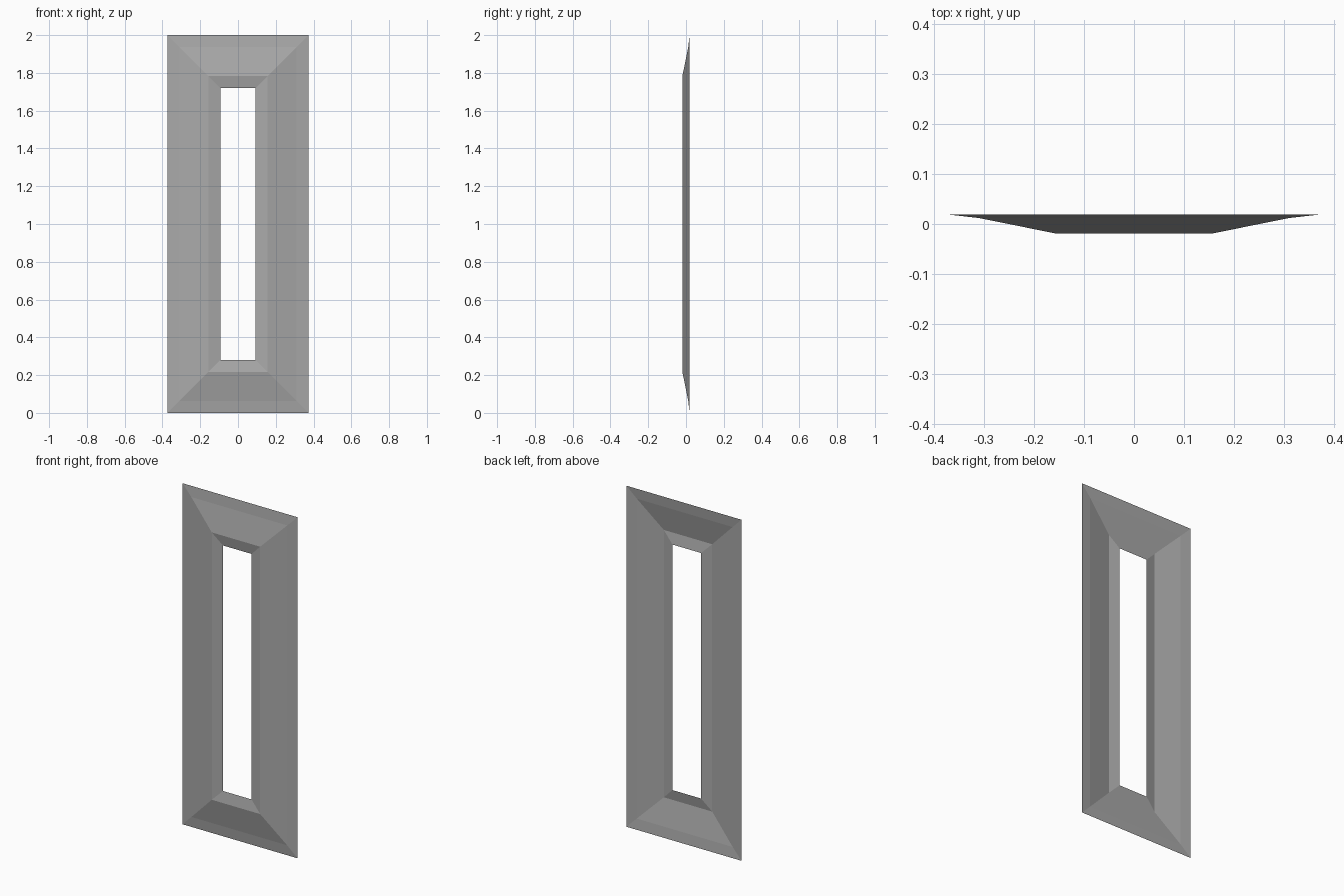
import bpy
import bmesh

if "Cube" in bpy.data.objects:
    bpy.data.objects.remove(bpy.data.objects["Cube"])

HALF_W, HEIGHT = 0.373, 2.0
# Sheet cross-section: (inset from the outer edge, depth y)
PROFILE = [(0.0, 0.019), (0.062, 0.012), (0.216, -0.019), (0.28, -0.007)]

grey = bpy.data.materials.new("plain_grey")
grey.diffuse_color = (0.4, 0.4, 0.4, 1)
grey.use_nodes = True
grey.node_tree.nodes["Principled BSDF"].inputs["Base Color"].default_value = grey.diffuse_color


def rectangle(bm, inset, y):
    """Ring of four corners, inset evenly from the outer rectangle."""
    x, lo, hi = HALF_W - inset, inset, HEIGHT - inset
    return [bm.verts.new(c) for c in ((-x, y, lo), (x, y, lo), (x, y, hi), (-x, y, hi))]


# Bevelled frame: thin open sheet with mitred corners, facing -y
bm = bmesh.new()
rings = [rectangle(bm, *p) for p in PROFILE]
for outer, inner in zip(rings, rings[1:]):
    for i in range(4):
        j = (i + 1) % 4
        bm.faces.new((outer[i], outer[j], inner[j], inner[i]))

mesh = bpy.data.meshes.new("window_frame")
bm.to_mesh(mesh)
bm.free()
mesh.materials.append(grey)
frame = bpy.data.objects.new("window_frame", mesh)
bpy.context.collection.objects.link(frame)
